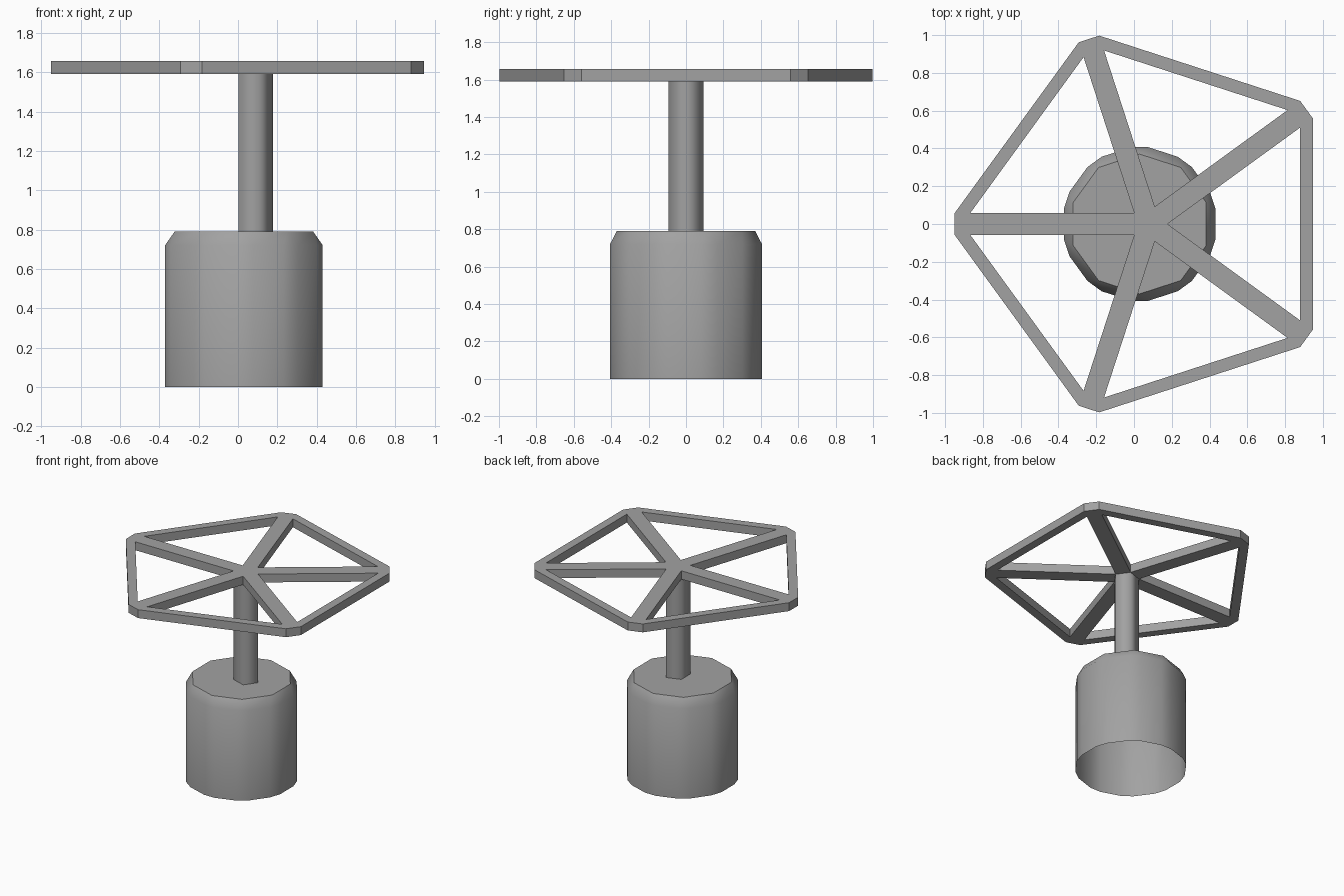
import bpy
import bmesh
from math import cos, sin, tan, pi, radians

if "Cube" in bpy.data.objects:
    bpy.data.objects.remove(bpy.data.objects["Cube"], do_unlink=True)

# One plain grey for everything
grey = bpy.data.materials.new("plain grey")
grey.use_nodes = True
colour = (0.36, 0.36, 0.36, 1)
grey.diffuse_color = colour
grey.node_tree.nodes["Principled BSDF"].inputs["Base Color"].default_value = colour


def polar(bm, radius, angle, z):
    return bm.verts.new((radius * cos(angle), radius * sin(angle), z))


def finish(bm, name, x):
    bmesh.ops.recalc_face_normals(bm, faces=bm.faces)
    mesh = bpy.data.meshes.new(name)
    bm.to_mesh(mesh)
    bm.free()
    mesh.materials.append(grey)
    obj = bpy.data.objects.new(name, mesh)
    obj.location.x = x
    bpy.context.collection.objects.link(obj)
    return obj


def smooth(obj, angle):
    bpy.ops.object.select_all(action="DESELECT")
    obj.select_set(True)
    bpy.context.view_layer.objects.active = obj
    bpy.ops.object.shade_smooth_by_angle(angle=radians(angle))


BASE_X, HUB_X = 0.03, 0.08
BASE_TOP, WHEEL_Z, WHEEL_THICK = 0.79, 1.59, 0.067
HUB_R = 0.097

# Base: ten-sided drum with clipped corners, chamfered top and open bottom
bm = bmesh.new()
N = 10
corners = [pi / 2 + 2 * pi * i / N for i in range(N)]
clip = radians(6.5)
low, high = ([polar(bm, 0.409, a + s * clip, z) for a in corners for s in (-1, 1)]
             for z in (0, 0.72))
lid = [polar(bm, 0.37, a, BASE_TOP) for a in corners]
for i in range(2 * N):
    j = (i + 1) % (2 * N)
    bm.faces.new((low[i], low[j], high[j], high[i]))
for i in range(N):
    j = (i + 1) % N
    bm.faces.new((high[2 * i], high[2 * i + 1], lid[i]))
    bm.faces.new((high[2 * i + 1], high[2 * j], lid[j], lid[i]))
bm.faces.new(lid)
smooth(finish(bm, "base_drum", BASE_X), 30)

# Post: five-sided, smooth-shaded tube
bm = bmesh.new()
S = 5
turns = [2 * pi * i / S for i in range(S)]
rings = [[polar(bm, HUB_R, a, z) for a in turns] for z in (BASE_TOP, WHEEL_Z)]
for i in range(S):
    j = (i + 1) % S
    bm.faces.new((rings[0][i], rings[0][j], rings[1][j], rings[1][i]))
smooth(finish(bm, "post", HUB_X), 80)

# Wheel: hub, five spokes and five rim bars, drawn flat and thickened upwards
bm = bmesh.new()
half = pi / S
spoke_half = HUB_R * sin(half)
spoke_end = 1.03
inner = 0.80
outer = spoke_end * cos(half) + spoke_half * sin(half)
inner_y = (inner - HUB_R) * tan(half)
outer_y = spoke_end * sin(half) - spoke_half * cos(half)


def rim_point(x, y, a):
    return bm.verts.new((x * cos(a) - y * sin(a), x * sin(a) + y * cos(a), WHEEL_Z))


hub = [polar(bm, HUB_R, a, WHEEL_Z) for a in turns]
in_a, in_b = ([rim_point(inner, s * inner_y, a) for a in turns] for s in (-1, 1))
out_a, out_b = ([rim_point(outer, s * outer_y, a) for a in turns] for s in (-1, 1))
bm.faces.new(hub)
for i in range(S):
    j = (i + 1) % S
    bm.faces.new((hub[i], in_b[i], in_a[j], hub[j]))
    bm.faces.new((in_b[i], out_b[i], out_a[j], in_a[j]))
    bm.faces.new((in_a[i], out_a[i], out_b[i], in_b[i]))
for face in bm.faces:
    face.normal_update()
    if face.normal.z < 0:
        face.normal_flip()
wheel = finish(bm, "wheel", HUB_X)
if wheel.data.polygons[0].normal.z < 0:
    wheel.data.flip_normals()
thick = wheel.modifiers.new("thickness", "SOLIDIFY")
thick.thickness = WHEEL_THICK
thick.offset = 1
